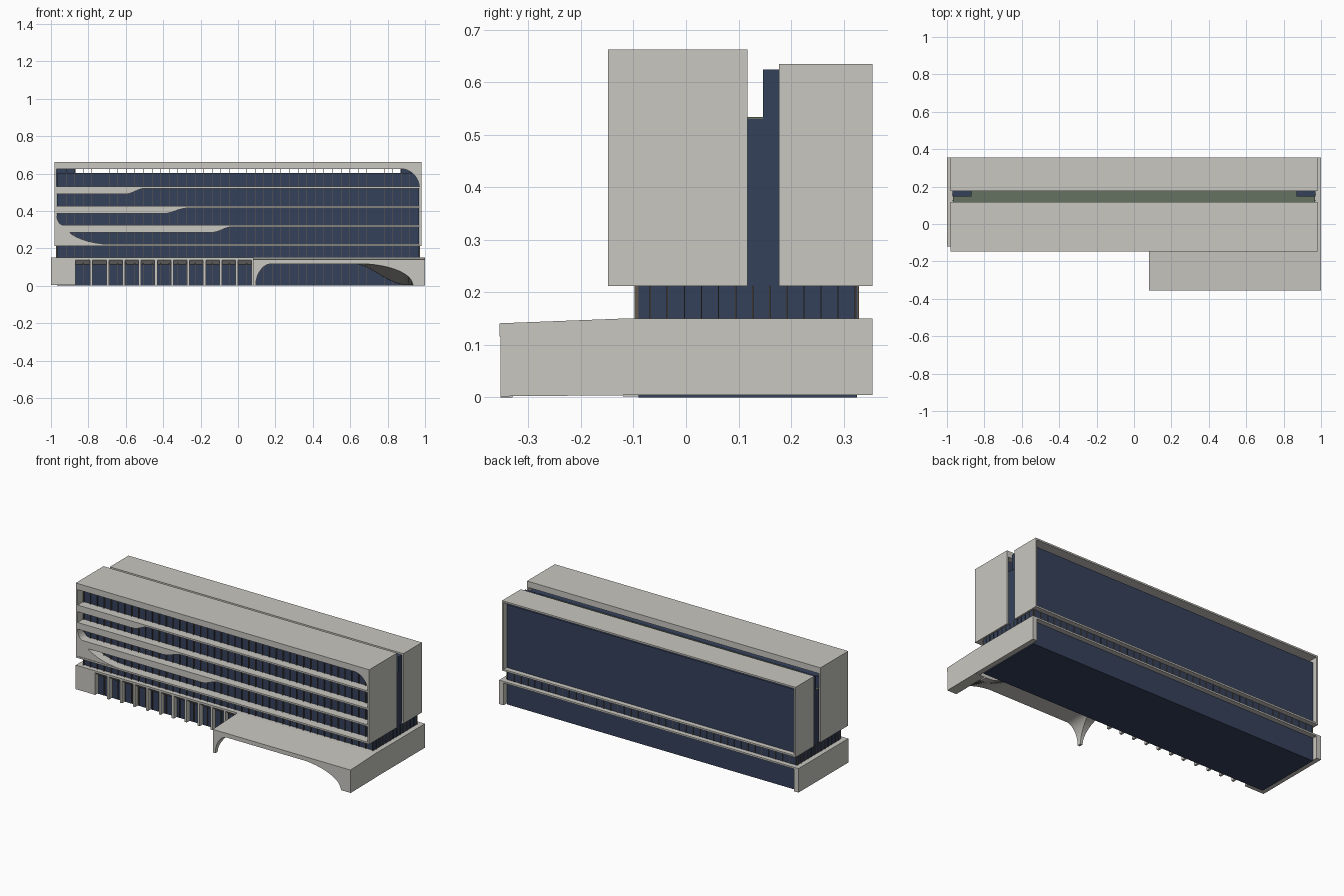
import bpy, bmesh, math

if "Cube" in bpy.data.objects:
    bpy.data.objects.remove(bpy.data.objects["Cube"])


def material(name, r, g, b):
    m = bpy.data.materials.new(name)
    m.diffuse_color = (r, g, b, 1)
    m.use_nodes = True
    m.node_tree.nodes["Principled BSDF"].inputs["Base Color"].default_value = m.diffuse_color
    return m


LIGHT = material("pale concrete", 0.58, 0.57, 0.53)
GLASS = material("dark blue glass", 0.036, 0.053, 0.105)
GREEN = material("grey green roof", 0.13, 0.17, 0.12)
FIN = material("brown metal", 0.12, 0.10, 0.075)


def finish(bm, name, mat):
    bmesh.ops.recalc_face_normals(bm, faces=bm.faces)
    me = bpy.data.meshes.new(name)
    bm.to_mesh(me)
    bm.free()
    me.materials.append(mat)
    ob = bpy.data.objects.new(name, me)
    bpy.context.collection.objects.link(ob)
    return ob


def add_box(bm, x0, x1, y0, y1, z0, z1):
    v = [bm.verts.new((x, y, z)) for x in (x0, x1) for y in (y0, y1) for z in (z0, z1)]
    for f in ((0, 1, 3, 2), (4, 6, 7, 5), (0, 4, 5, 1), (2, 3, 7, 6), (0, 2, 6, 4), (1, 5, 7, 3)):
        bm.faces.new([v[i] for i in f])


def boxes(name, mat, *items):
    bm = bmesh.new()
    for b in items:
        add_box(bm, *b)
    return finish(bm, name, mat)


def loft(name, mat, rings):
    """Skin a run of closed rings and cap both ends."""
    bm = bmesh.new()
    rows = [[bm.verts.new(p) for p in r] for r in rings]
    n = len(rows[0])
    for a, b in zip(rows, rows[1:]):
        for i in range(n):
            j = (i + 1) % n
            bm.faces.new((a[i], a[j], b[j], b[i]))
    bm.faces.new(rows[0])
    bm.faces.new(rows[-1])
    return finish(bm, name, mat)


def prism(name, mat, pts, y0, y1):
    return loft(name, mat, [[(x, y, z) for x, z in pts] for y in (y0, y1)])


def frame(name, y0, y1, top):
    """Tube open to front and back, around the glazing."""
    bm = bmesh.new()

    def ring(x, z0, z1, y):
        return [bm.verts.new(p) for p in ((-x, y, z0), (x, y, z0), (x, y, z1), (-x, y, z1))]
    r = [ring(.98, .212, top, y0), ring(.98, .212, top, y1),
         ring(.97, .222, .625, y1), ring(.97, .222, .625, y0)]
    for k in range(4):
        a, b = r[k], r[(k + 1) % 4]
        for i in range(4):
            j = (i + 1) % 4
            bm.faces.new((a[i], a[j], b[j], b[i]))
    return finish(bm, name, LIGHT)


# Two upper frames
frame("front_frame", -.148, .117, .662)
frame("rear_frame", .177, .355, .635)

# Glazed volumes
boxes("glass_core", GLASS, (-.969, .969, -.09, .325, 0, .53))
boxes("upper_glass", GLASS, (-.969, .969, -.09, .11, .53, .603),
      (-.969, .969, .182, .325, .53, .603))
boxes("end_stair_glass", GLASS, *[(s * .92 - .05, s * .92 + .05, .147, .18, .53, .624) for s in (-1, 1)])
boxes("gap_roof", GREEN, (-.968, .968, .111, .181, .53, .534),
      (-.87, .87, .1105, .115, .534, .602))

# Mullions on the front and around the recessed storey
N = 42
xs = [-.965 + 1.93 * i / N for i in range(N + 1)]
boxes("front_mullions", FIN, *[(x - .0012, x + .0012, -.098, -.09, z0, z1)
                               for x in xs for z0, z1 in ((.005, .14), (.15, .212), (.222, .624))])
boxes("rear_gap_mullions", FIN, *[(x - .0012, x + .0012, .325, .329, .15, .212) for x in xs])
boxes("side_gap_mullions", FIN, *[(s * .971 - .002, s * .971 + .002, y - .0012, y + .0012, .15, .212)
                                  for s in (-1, 1) for y in [-.068 + .0325 * i for i in range(13)]])


# Floor bands: thick on the left, easing to a thin slab on the right
def band(name, top, x0, x1, left):
    ease = [(x0 + (x1 - x0) * t / 8, top - .01 - .03 * (.5 + .5 * math.cos(math.pi * t / 8)))
            for t in range(9)]
    prism(name, LIGHT, left + ease + [(.97, top - .01), (.97, top)], -.145, -.088)


band("upper_band", .53, -.60, -.50, [(-.97, .53), (-.97, .49)])
band("middle_band", .425, -.40, -.27, [(-.97, .425), (-.97, .385)])
sweep = [(-.68 - .22 * math.sin(math.pi / 2 * t / 8), .285 - .063 * math.cos(math.pi / 2 * t / 8) ** 1.6)
         for t in range(9)]
band("lower_band", .325, -.14, -.03, [(-.97, .325), (-.97, .222)] + sweep)


def corner(name, cx, cz, rx, rz):
    """Fill outside a quarter-ellipse, rounding the corner of an opening."""
    arc = [(cx + rx * math.cos(math.pi / 2 * t / 10), cz + rz * math.sin(math.pi / 2 * t / 10))
           for t in range(11)]
    prism(name, LIGHT, [(cx + rx, cz + rz)] + arc, -.145, -.088)


corner("top_right_corner", .87, .52, .10, .105)
corner("left_corner", -.935, .385, -.035, -.06)

# Podium: roof, end walls, front left panel
boxes("podium_roof", LIGHT, (-1, 1, -.12, .355, .14, .15))
boxes("podium_end_walls", LIGHT, (-1, -.97, -.09, .355, .005, .14), (.97, 1, -.12, .355, .005, .14),
      (-1, -.87, -.12, -.09, .005, .14))

# Colonnade with a sloping soffit behind the columns
step = .95 / 11
boxes("columns", LIGHT, *[(-.87 + step * i - .007, -.87 + step * i + .007, -.12, -.088, .002, .14)
                          for i in range(1, 12)])
loft("colonnade_soffit", LIGHT, [[(x, -.119, .138), (x, -.088, .112), (x, -.088, .14), (x, -.119, .14)]
                                 for x in (-.87, .08)])

# Entrance canopy roof
loft("canopy_roof", LIGHT, [[(x, -.355, .116), (x, -.12, .116), (x, -.12, .15), (x, -.355, .141)]
                            for x in (.08, 1)])

# Curved left leg, flaring as it rises
leg = []
for i in range(13):
    t = math.pi / 2 * i / 12
    z, x = .117 * math.sin(t), .18 - .085 * math.cos(t)
    yb = -.12 - .21 * math.cos(t)
    leg.append([(.08, -.353, z), (x, -.353, z), (x, yb, z), (.08, yb, z)])
loft("canopy_left_leg", LIGHT, leg)

# Sweeping right wing: convex curve in front, S-curve behind
wing = []
for i in range(33):
    x = .6 + .4 * i / 32
    f = .115 * math.sqrt(max(0, 1 - max(0, (x - .65) / .285) ** 2))
    b = .115 * (.5 + .5 * math.cos(math.pi * min(1, (x - .6) / .31)))
    wing.append([(x, -.353, f + .002), (x, -.12, b + .004), (x, -.12, .125), (x, -.353, .125)])
loft("canopy_right_wing", LIGHT, wing)
